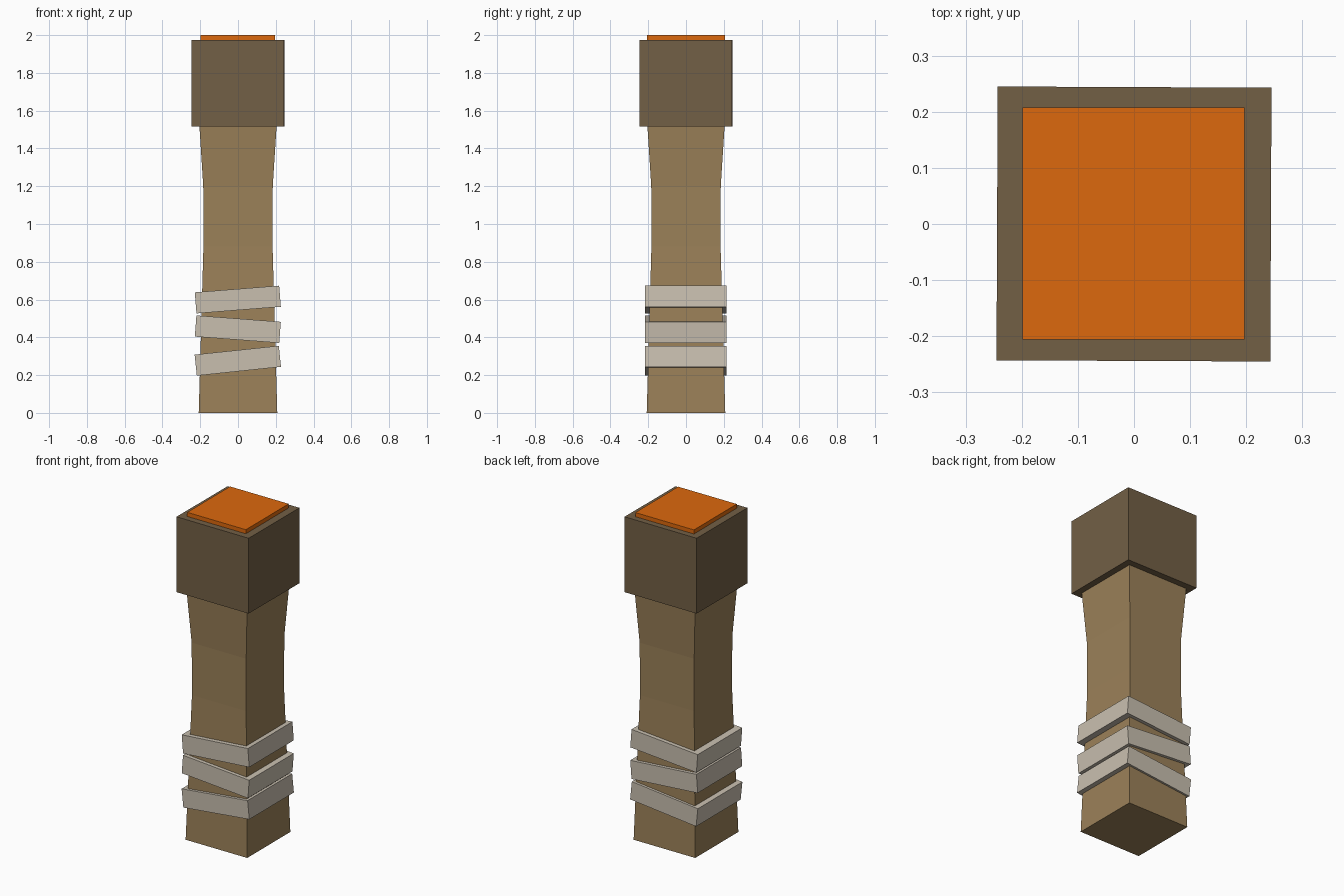
import bpy, bmesh
from math import radians
from mathutils import Matrix

if "Cube" in bpy.data.objects:
    bpy.data.objects.remove(bpy.data.objects["Cube"])


def material(name, rgb):
    m = bpy.data.materials.new(name)
    m.diffuse_color = (*rgb, 1)
    m.use_nodes = True
    m.node_tree.nodes["Principled BSDF"].inputs["Base Color"].default_value = m.diffuse_color
    return m


def add_object(name, bm, mat):
    mesh = bpy.data.meshes.new(name)
    bmesh.ops.recalc_face_normals(bm, faces=bm.faces)
    bm.to_mesh(mesh)
    bm.free()
    mesh.materials.append(mat)
    ob = bpy.data.objects.new(name, mesh)
    bpy.context.collection.objects.link(ob)
    return ob


def box(name, size, loc, mat, tilt=0, turn=0):
    bm = bmesh.new()
    bmesh.ops.create_cube(bm, size=1, matrix=Matrix.Diagonal((*size, 1)))
    ob = add_object(name, bm, mat)
    ob.location = loc
    ob.rotation_euler = (0, radians(tilt), radians(turn))
    return ob


wood = material("wood", (0.33, 0.22, 0.10))
dark_wood = material("dark_wood", (0.17, 0.115, 0.06))
cloth = material("cloth", (0.58, 0.52, 0.43))
ember = material("ember", (0.72, 0.14, 0.004))

# Waisted square shaft, lofted through (height, half width) rings
bm = bmesh.new()
rings = []
for z, h in [(0, 0.208), (0.88, 0.183), (1.2, 0.184), (1.53, 0.205)]:
    rings.append([bm.verts.new((x * h, y * h, z))
                  for x, y in ((-1, -1), (1, -1), (1, 1), (-1, 1))])
for a, b in zip(rings, rings[1:]):
    for i in range(4):
        j = (i + 1) % 4
        bm.faces.new((a[i], a[j], b[j], b[i]))
bm.faces.new(rings[0])
bm.faces.new(rings[-1])
add_object("shaft", bm, wood)

# Head block and glowing top
box("head", (0.488, 0.488, 0.46), (0, 0, 1.745), dark_wood, turn=-0.25)
box("ember_top", (0.396, 0.413, 0.1), (-0.001, 0.001, 1.95), ember)

# Three cloth wraps, tilted alternately
for n, (z, tilt) in enumerate([(0.276, -6), (0.443, 4.3), (0.6, -4.5)], 1):
    box(f"cloth_wrap_{n}", (0.448, 0.43, 0.112), (-0.001, -0.001, z), cloth, tilt=tilt)
